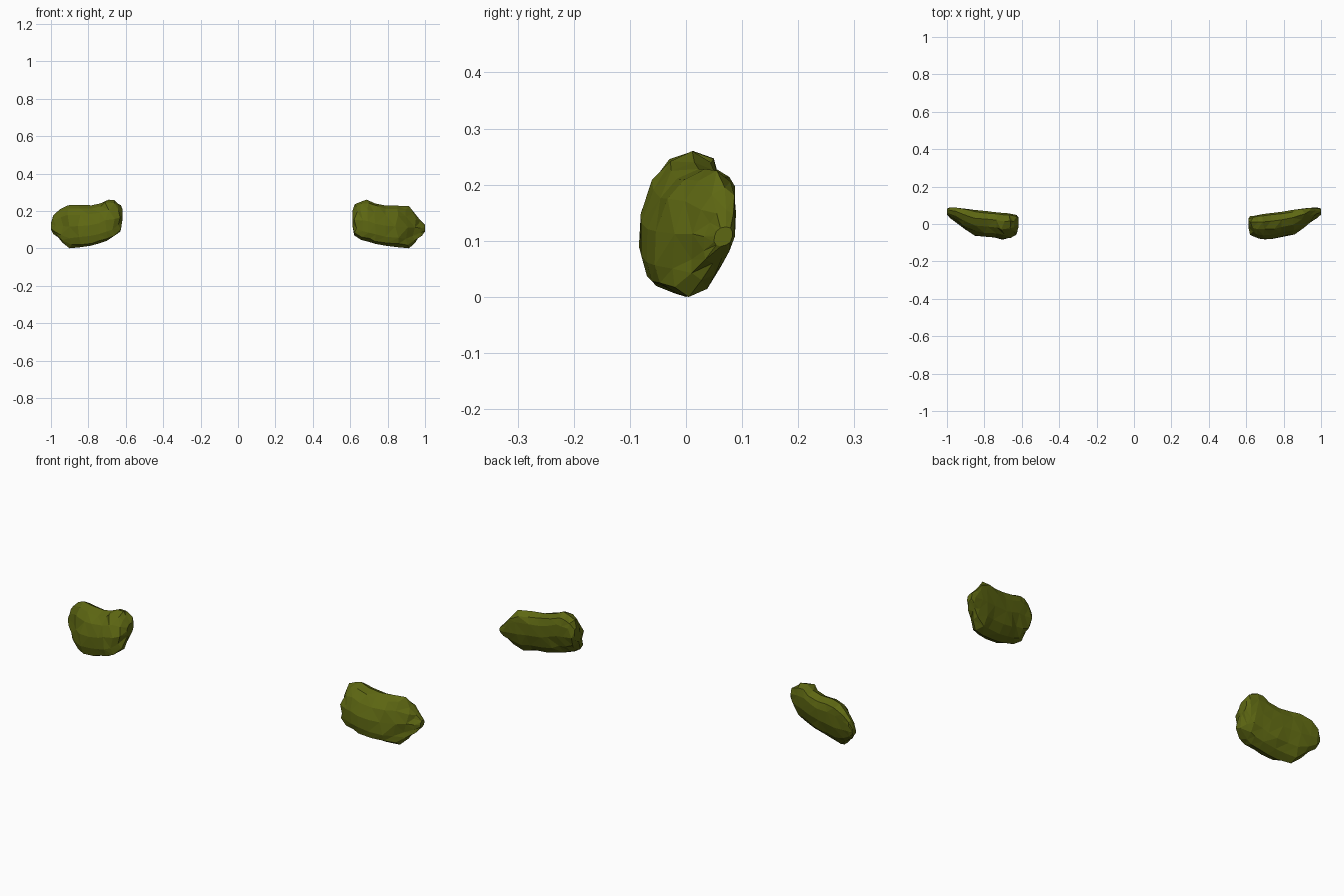
import bpy, bmesh, math, random

# Olive stone material
mat = bpy.data.materials.new("olive_stone")
mat.diffuse_color = (0.11, 0.135, 0.006, 1)

SIDES = 12


def spow(v, e):
    return math.copysign(abs(v) ** e, v)


def rock(name, side, stations, seed):
    """Loft a faceted stone through (x, z low, z high, y front, y back) sections."""
    rng = random.Random(seed)
    bm = bmesh.new()
    rings = []
    for i, (x, z0, z1, y0, y1) in enumerate(stations):
        inner = 0 < i < len(stations) - 1
        cy, cz, ry, rz = (y0 + y1) / 2, (z0 + z1) / 2, (y1 - y0) / 2, (z1 - z0) / 2
        ring = []
        for k in range(SIDES):
            a = 2 * math.pi * k / SIDES
            s = 1 - rng.uniform(0, 0.07)
            # tops lean back, bottoms lean forward
            y = cy + s * ry * spow(math.cos(a), 0.85) + 0.025 * math.sin(a) * min(1, rz / 0.1)
            z = cz + (s if k % 3 else 1) * rz * spow(math.sin(a), 0.85)
            dx = rng.uniform(-0.011, 0.011) if inner else 0
            ring.append(bm.verts.new((side * (x + dx), min(y1, max(y0, y)), z)))
        rings.append(ring)
    for a, b in zip(rings, rings[1:]):
        for k in range(SIDES):
            n = (k + 1) % SIDES
            bm.faces.new((a[k], a[n], b[n], b[k]))
    bm.faces.new(rings[0])
    bm.faces.new(rings[-1])
    bmesh.ops.triangulate(bm, faces=bm.faces[:])
    bmesh.ops.recalc_face_normals(bm, faces=bm.faces[:])
    me = bpy.data.meshes.new(name)
    bm.to_mesh(me)
    bm.free()
    me.materials.append(mat)
    ob = bpy.data.objects.new(name, me)
    bpy.context.collection.objects.link(ob)
    return ob


# Right stone, inner end to outer tip
rock("right_stone", 1, [
    (0.612, 0.12, 0.20, -0.020, 0.030),
    (0.630, 0.07, 0.235, -0.062, 0.043),
    (0.665, 0.045, 0.252, -0.078, 0.050),
    (0.695, 0.033, 0.260, -0.082, 0.054),
    (0.740, 0.023, 0.240, -0.080, 0.060),
    (0.790, 0.014, 0.228, -0.070, 0.065),
    (0.850, 0.006, 0.228, -0.056, 0.074),
    (0.905, 0.000, 0.225, -0.024, 0.084),
    (0.945, 0.030, 0.195, 0.010, 0.087),
    (0.975, 0.060, 0.155, 0.032, 0.087),
    (1.000, 0.090, 0.125, 0.050, 0.083),
], 4)

# Left stone, inner end to outer tip
rock("left_stone", -1, [
    (0.618, 0.15, 0.21, -0.020, 0.035),
    (0.635, 0.09, 0.240, -0.058, 0.048),
    (0.670, 0.055, 0.258, -0.075, 0.057),
    (0.700, 0.040, 0.260, -0.084, 0.060),
    (0.740, 0.027, 0.240, -0.072, 0.064),
    (0.790, 0.014, 0.230, -0.068, 0.069),
    (0.850, 0.006, 0.232, -0.063, 0.075),
    (0.900, 0.000, 0.230, -0.030, 0.081),
    (0.945, 0.030, 0.208, 0.005, 0.087),
    (0.978, 0.068, 0.175, 0.032, 0.089),
    (1.000, 0.100, 0.135, 0.050, 0.082),
], 9)
